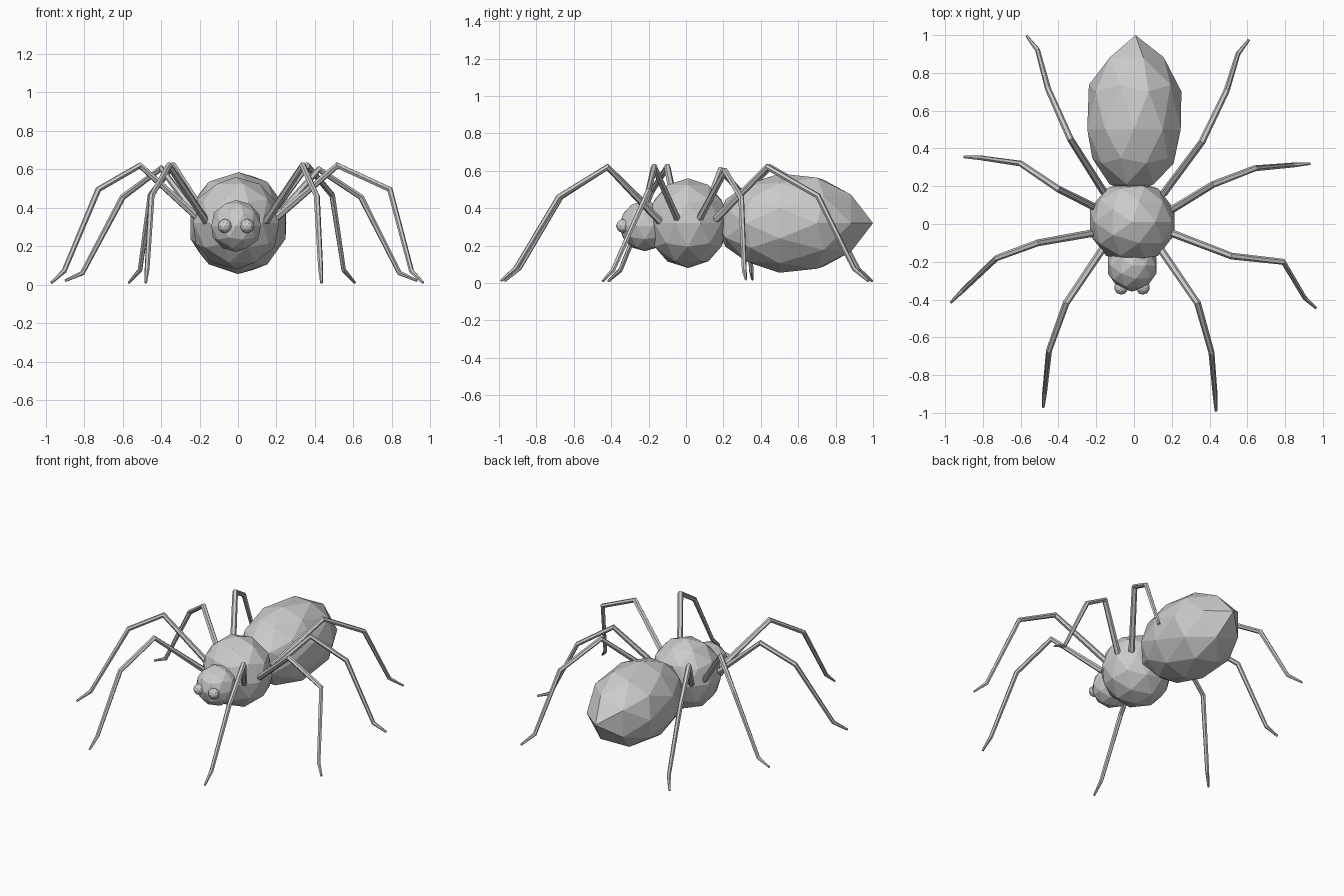
import bpy, bmesh
from mathutils import Matrix, Vector

if "Cube" in bpy.data.objects:
    bpy.data.objects.remove(bpy.data.objects["Cube"])


def ball(name, center, radii, shape=None):
    """Flat-faced low-poly ball; shape optionally remaps each unit vertex."""
    bm = bmesh.new()
    bmesh.ops.create_icosphere(bm, subdivisions=2, radius=1)
    if shape:
        bmesh.ops.rotate(bm, verts=bm.verts, matrix=Matrix.Rotation(-1.5707963, 3, 'X'))
    for v in bm.verts:
        co = shape(v.co) if shape else v.co
        v.co = Vector([c + r * k for c, r, k in zip(center, radii, co)])
    me = bpy.data.meshes.new(name)
    bm.to_mesh(me)
    bm.free()
    ob = bpy.data.objects.new(name, me)
    bpy.context.collection.objects.link(ob)
    return ob


def abdomen_shape(co):
    """Shorter front, long rear, fuller rear rings and a pulled-out tip."""
    x, y, z = co
    if y > 0.99:
        return (0.03, 1.0, 0.0)
    if y > 0.1:
        k = 1.08 if y < 0.7 else 1.15
        return (x * k, y * 0.9, z * k)
    if y < -0.1:
        return (x * 0.95, y * 0.68, z * 0.95)
    return (x, y, z)


def leg(name, points):
    """Tapered six-sided tube through hip, two knees, ankle and foot."""
    cu = bpy.data.curves.new(name, 'CURVE')
    cu.dimensions = '3D'
    cu.bevel_depth = 0.02
    cu.bevel_resolution = 1
    cu.use_fill_caps = True
    sp = cu.splines.new('POLY')
    sp.points.add(len(points) - 1)
    for p, co, r in zip(sp.points, points, (1.0, 0.9, 0.8, 0.65, 0.35)):
        p.co = (*co, 1)
        p.radius = r
    sp.use_smooth = False
    ob = bpy.data.objects.new(name, cu)
    bpy.context.collection.objects.link(ob)


# body
ball("thorax", (-0.01, 0.01, 0.32), (0.235, 0.22, 0.24))
ball("head", (-0.01, -0.22, 0.305), (0.135, 0.138, 0.135))
ball("abdomen", (0.0, 0.5, 0.32), (0.26, 0.5, 0.265), abdomen_shape)
for side, x in (("left", -0.068), ("right", 0.047)):
    ball(side + "_eye", (x, -0.337, 0.305), (0.037, 0.037, 0.037))

# legs: hip, upper knee, lower knee, ankle, foot
legs = {
    "left_front_leg": [(-.165, -.13, .33), (-.36, -.42, .62), (-.45, -.67, .46), (-.473, -.89, .08), (-.48, -.97, .01)],
    "right_front_leg": [(.145, -.14, .33), (.337, -.42, .62), (.41, -.68, .46), (.43, -.91, .08), (.434, -.99, .01)],
    "left_second_leg": [(-.20, -.045, .34), (-.51, -.10, .62), (-.727, -.18, .495), (-.905, -.35, .07), (-.97, -.415, .01)],
    "right_second_leg": [(.19, -.045, .34), (.517, -.17, .62), (.79, -.20, .495), (.903, -.39, .07), (.963, -.445, .01)],
    "left_third_leg": [(-.20, .085, .34), (-.40, .185, .605), (-.60, .32, .455), (-.81, .35, .06), (-.90, .355, .02)],
    "right_third_leg": [(.19, .07, .34), (.42, .21, .60), (.64, .295, .455), (.84, .312, .06), (.933, .32, .02)],
    "left_back_leg": [(-.16, .17, .34), (-.337, .45, .62), (-.455, .715, .465), (-.51, .92, .075), (-.568, .995, .01)],
    "right_back_leg": [(.155, .16, .34), (.36, .435, .62), (.49, .705, .465), (.55, .90, .075), (.608, .975, .01)],
}
for name, points in legs.items():
    leg(name, points)
